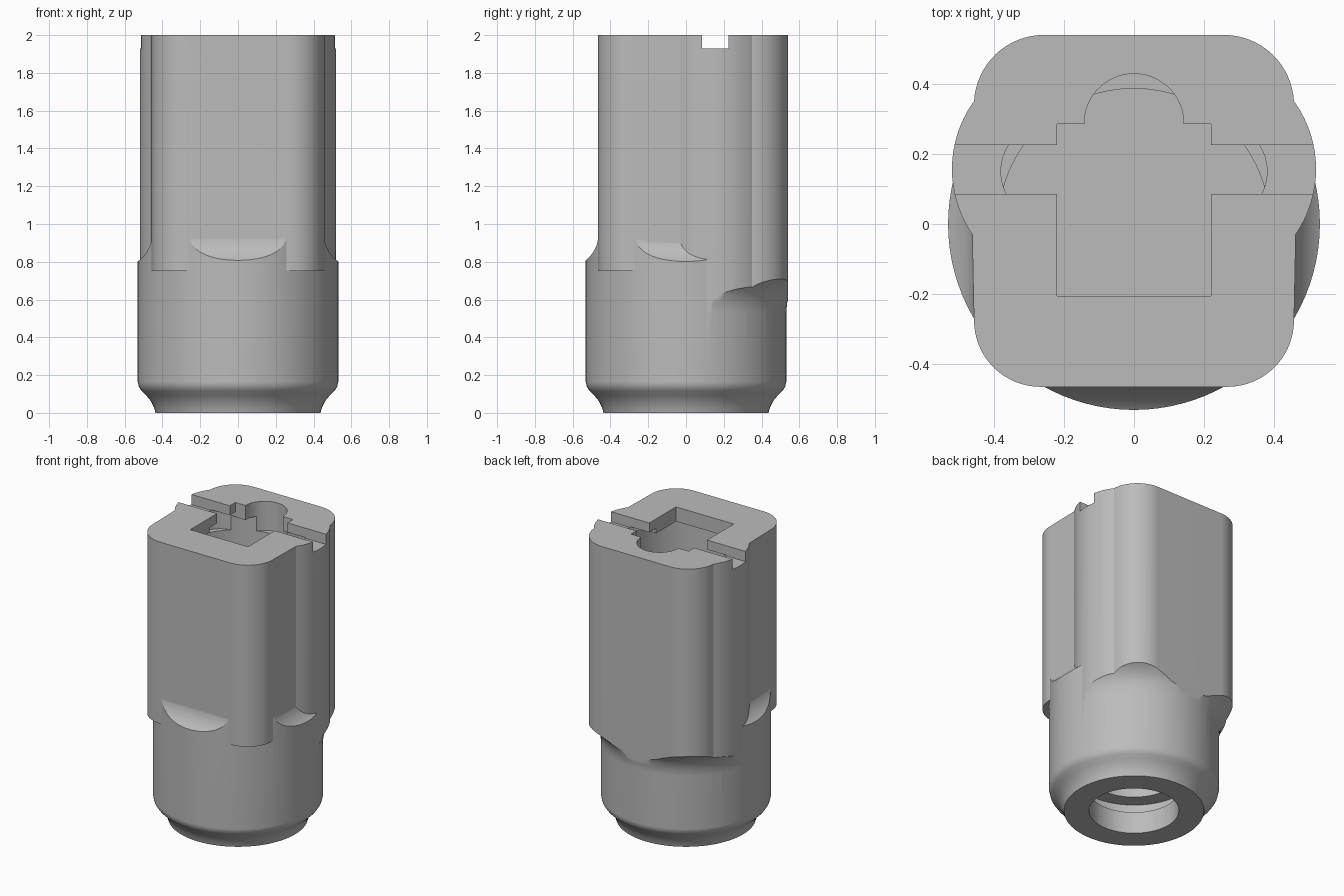
import bpy, bmesh, math
from mathutils import Matrix, Vector

cube = bpy.data.objects.get("Cube")
if cube:
    bpy.data.objects.remove(cube, do_unlink=True)

grey = bpy.data.materials.new("plain grey")
grey.use_nodes = True
colour = (0.5, 0.5, 0.5, 1)
grey.diffuse_color = colour
grey.node_tree.nodes["Principled BSDF"].inputs["Base Color"].default_value = colour


def finish(name, bm):
    bmesh.ops.recalc_face_normals(bm, faces=bm.faces)
    mesh = bpy.data.meshes.new(name)
    bm.to_mesh(mesh)
    bm.free()
    mesh.materials.append(grey)
    ob = bpy.data.objects.new(name, mesh)
    bpy.context.collection.objects.link(ob)
    return ob


def arc(cx, cy, r, start, end, n=16):
    angles = [math.radians(start + (end - start) * i / n) for i in range(n + 1)]
    return [(cx + r * math.cos(a), cy + r * math.sin(a)) for a in angles]


def prism(name, points, low, high, axis="z"):
    """Extrude a 2D outline along one axis."""
    place = {"z": lambda u, v, w: (u, v, w),
             "x": lambda u, v, w: (w, u, v),
             "y": lambda u, v, w: (u, w, v)}[axis]
    bm = bmesh.new()
    face = bm.faces.new([bm.verts.new(place(u, v, low)) for u, v in points])
    out = bmesh.ops.extrude_face_region(bm, geom=[face])
    verts = [g for g in out["geom"] if isinstance(g, bmesh.types.BMVert)]
    bmesh.ops.translate(bm, verts=verts, vec=Vector(place(0, 0, high - low)))
    return finish(name, bm)


def box(name, x0, x1, y0, y1, z0, z1):
    return prism(name, [(x0, y0), (x1, y0), (x1, y1), (x0, y1)], z0, z1)


def lathe(name, profile, centre=(0, 0), steps=96):
    """Revolve a radius-height profile that starts and ends on the axis."""
    bm = bmesh.new()
    rings = []
    for r, z in profile:
        if r == 0:
            rings.append([bm.verts.new((*centre, z))] * steps)
        else:
            rings.append([bm.verts.new((x, y, z)) for x, y in
                          arc(*centre, r, 0, 360, steps)[:-1]])
    for a, b in zip(rings, rings[1:]):
        for i in range(steps):
            j = (i + 1) % steps
            corners = list(dict.fromkeys([a[i], a[j], b[j], b[i]]))
            bm.faces.new(corners)
    return finish(name, bm)


def tube(name, r, z0, z1, centre=(0, 0)):
    return lathe(name, [(0, z0), (r, z0), (r, z1), (0, z1)], centre)


def combine(target, tool, operation):
    bpy.context.view_layer.objects.active = target
    mod = target.modifiers.new("join", "BOOLEAN")
    mod.operation = operation
    mod.solver = "EXACT"
    mod.object = tool
    bpy.ops.object.modifier_apply(modifier=mod.name)
    bpy.data.objects.remove(tool, do_unlink=True)


# Upper body: rounded block with a shallow bulge on each side
half = (arc(0.267, -0.275, 0.19, -90, 0)
        + arc(0.19, 0.157, 0.33, -34.5, 34.5)
        + arc(0.257, 0.34, 0.2, 3, 90))
outline = half + [(-x, y) for x, y in reversed(half)]
housing = prism("housing", outline, 0.4, 2)

# Flared underside at the back, flat underside at the front
flare = lathe("flare", [(0, 0.52), (0.53, 0.52), (0.535, 0.58), (0.55, 0.63),
                        (0.575, 0.665), (0.6, 0.69), (0.635, 0.715), (0.68, 0.73),
                        (0.9, 0.74), (0.9, 2.2), (0, 2.2)])
combine(housing, flare, "INTERSECT")
combine(housing, box("front_trim", -1, 1, -1, 0, 0.2, 0.75), "DIFFERENCE")

# Round base with a necked foot
base = lathe("base", [(0, 0), (0.437, 0), (0.445, 0.03), (0.463, 0.065),
                      (0.488, 0.095), (0.512, 0.118), (0.525, 0.138),
                      (0.531, 0.165), (0.531, 0.96), (0, 0.96)])


# Coves where the base runs into the flat front and sides
def cove(face, sign):
    curve = arc(face + 0.183, 0.95, 0.183, 180, 238)
    points = [(face, 1.1)] + curve + [(0.8, curve[-1][1]), (0.8, 1.1)]
    return [(sign * u, v) for u, v in points]


combine(base, prism("front_cove", cove(0.463, -1), -1, 1, "x"), "DIFFERENCE")
for sign in (-1, 1):
    combine(base, prism("side_cove", cove(0.455, sign), -1, 1, "y"), "DIFFERENCE")
combine(housing, base, "UNION")

# Through bore, ring groove and upper chamber
hollow = [
    tube("bore", 0.28, -0.1, 1.4),
    tube("groove", 0.38, 0.15, 0.26),
    tube("chamber", 0.387, 1.3, 1.9),
    box("top_opening", -0.22, 0.22, -0.205, 0.285, 1.8, 2.1),
    box("cross_slot", -1, 1, 0.085, 0.225, 1.93, 2.1),
    tube("back_lobe", 0.142, 1.8, 2.1, (0, 0.287)),
    tube("right_lobe", 0.14, 1.8, 1.935, (-0.24, 0.15)),
    tube("left_lobe", 0.14, 1.8, 1.935, (0.24, 0.15)),
]
for cutter in hollow:
    combine(housing, cutter, "DIFFERENCE")

# Smooth curved walls, keep machined edges crisp
bpy.ops.object.select_all(action="DESELECT")
housing.select_set(True)
bpy.context.view_layer.objects.active = housing
bpy.ops.object.shade_smooth_by_angle(angle=math.radians(28))
weighted = housing.modifiers.new("even_shading", "WEIGHTED_NORMAL")
weighted.keep_sharp = True
